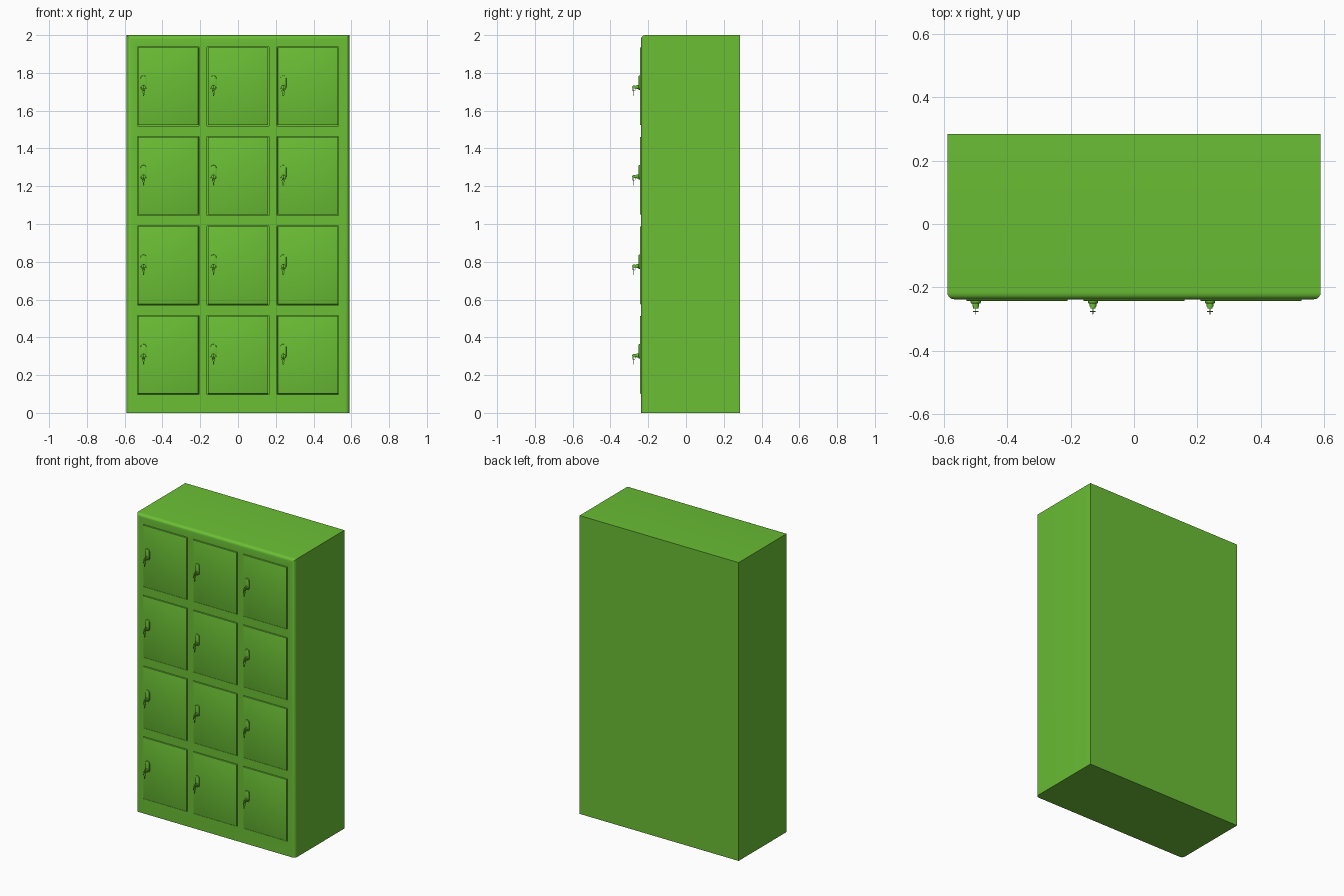
import bpy, bmesh, math
from mathutils import Matrix, Vector

if "Cube" in bpy.data.objects:
    bpy.data.objects.remove(bpy.data.objects["Cube"])

FRONT = -0.238                      # face of the carcass
DOOR_FRONT = -0.243                 # doors stand slightly proud
DOOR_W, DOOR_H = 0.32, 0.412
COLUMNS = [-0.37, 0.0, 0.37]
ROWS = [0.307 + 0.474 * i for i in range(4)]

green = bpy.data.materials.new("green_paint")
green.diffuse_color = (0.145, 0.52, 0.035, 1)
green.use_nodes = True
green.node_tree.nodes["Principled BSDF"].inputs["Base Color"].default_value = green.diffuse_color


def add_box(bm, lo, hi):
    lo, hi = Vector(lo), Vector(hi)
    m = Matrix.Translation((lo + hi) / 2) @ Matrix.Diagonal((*(hi - lo), 1))
    return bmesh.ops.create_cube(bm, size=1, matrix=m)["verts"]


def add_cylinder(bm, center, axis, radius, depth, radius2=None, sides=20):
    rot = Vector((0, 0, 1)).rotation_difference(Vector(axis)).to_matrix().to_4x4()
    bmesh.ops.create_cone(bm, cap_ends=True, segments=sides, radius1=radius,
                          radius2=radius if radius2 is None else radius2,
                          depth=depth, matrix=Matrix.Translation(center) @ rot)


def make_mesh(bm, name):
    bmesh.ops.recalc_face_normals(bm, faces=bm.faces)
    mesh = bpy.data.meshes.new(name)
    bm.to_mesh(mesh)
    bm.free()
    mesh.materials.append(green)
    return mesh


def place(mesh, name, loc=(0, 0, 0)):
    ob = bpy.data.objects.new(name, mesh)
    ob.location = loc
    bpy.context.collection.objects.link(ob)
    return ob


def activate(ob):
    bpy.ops.object.select_all(action='DESELECT')
    ob.select_set(True)
    bpy.context.view_layer.objects.active = ob


# Carcass: rounded along the front's top and side edges only
bm = bmesh.new()
add_box(bm, (-0.59, FRONT, 0), (0.59, 0.285, 2))
edges = [e for e in bm.edges if all(v.co.y < 0 for v in e.verts)
         and any(v.co.z > 1 for v in e.verts)]
bmesh.ops.bevel(bm, geom=edges, offset=0.022, segments=5, profile=0.5, affect='EDGES')
body = place(make_mesh(bm, "cabinet_body"), "cabinet_body")

# Shallow pockets that leave a thin gap round each door
bm = bmesh.new()
for x in COLUMNS:
    for z in ROWS:
        w, h = DOOR_W / 2 + 0.003, DOOR_H / 2 + 0.003
        add_box(bm, (x - w, FRONT - 0.05, z - h), (x + w, FRONT + 0.012, z + h))
cutter = place(make_mesh(bm, "door_pocket_cutter"), "door_pocket_cutter")
cutter.hide_render = True
mod = body.modifiers.new("door_pockets", 'BOOLEAN')
mod.operation, mod.solver, mod.object = 'DIFFERENCE', 'EXACT', cutter
activate(body)
bpy.ops.object.modifier_apply(modifier=mod.name)
bpy.data.objects.remove(cutter)

# Door panel with softened front edges
bm = bmesh.new()
add_box(bm, (-DOOR_W / 2, DOOR_FRONT, -DOOR_H / 2), (DOOR_W / 2, FRONT + 0.012, DOOR_H / 2))
edges = [e for e in bm.edges if all(v.co.y < FRONT for v in e.verts)]
bmesh.ops.bevel(bm, geom=edges, offset=0.002, segments=2, profile=0.5, affect='EDGES')
door_mesh = make_mesh(bm, "door")

# Latch plate: pill outline extruded forward (origin at the lock centre)
bm = bmesh.new()
r, outline = 0.016, []
for i in range(20):
    a = math.pi * (i if i < 10 else i - 1) / 9 
    cz = 0.045 if i < 10 else 0.0
    outline.append(bm.verts.new((r * math.cos(a), 0.002, cz + r * math.sin(a))))
face = bm.faces.new(outline)
ext = bmesh.ops.extrude_face_region(bm, geom=[face])["geom"]
top = [v for v in ext if isinstance(v, bmesh.types.BMVert)]
bmesh.ops.translate(bm, verts=top, vec=(0, -0.010, 0))
edges = [e for e in bm.edges if all(v in top for v in e.verts)]
bmesh.ops.bevel(bm, geom=edges, offset=0.003, segments=2, profile=0.5, affect='EDGES')
latch_mesh = make_mesh(bm, "latch_plate")

# Lock barrel with collar
bm = bmesh.new()
add_cylinder(bm, (0, -0.012, 0), (0, -1, 0), 0.011, 0.012)
add_cylinder(bm, (0, -0.020, 0), (0, -1, 0), 0.008, 0.008)
lock_mesh = make_mesh(bm, "lock_barrel")

# Key in the lock, and a spare key hanging below it
bm = bmesh.new()
add_box(bm, (-0.0015, -0.028, -0.003), (0.0015, -0.020, 0.003))
add_cylinder(bm, (0, -0.033, 0), (1, 0, 0), 0.009, 0.003)
add_cylinder(bm, (0, -0.033, -0.020), (0, 1, 0), 0.009, 0.003)
add_box(bm, (-0.0035, -0.0345, -0.048), (0.0035, -0.0315, -0.026))
for z in (-0.034, -0.042):
    add_box(bm, (0.003, -0.0345, z), (0.0055, -0.0315, z + 0.004))
key_mesh = make_mesh(bm, "keys")

# Ring that joins the two keys
bm = bmesh.new()
N, M, R, t = 20, 6, 0.009, 0.0012
rings = []
for i in range(N):
    a = 2 * math.pi * i / N
    rings.append([bm.verts.new((t * math.sin(b),
                                -0.033 + (R + t * math.cos(b)) * math.cos(a),
                                -0.012 + (R + t * math.cos(b)) * math.sin(a)))
                  for b in (2 * math.pi * j / M for j in range(M))])
for i in range(N):
    p, q = rings[i], rings[(i + 1) % N]
    for j in range(M):
        k = (j + 1) % M
        bm.faces.new((p[j], q[j], q[k], p[k]))
ring_mesh = make_mesh(bm, "key_ring")

# Place a door set in every compartment
for c, x in enumerate(COLUMNS, 1):
    for n, z in enumerate(ROWS, 1):
        place(door_mesh, f"door_{c}_{n}", (x, 0, z))
        lock = (x - 0.13, DOOR_FRONT, z - 0.004)
        for mesh in (latch_mesh, lock_mesh, key_mesh, ring_mesh):
            place(mesh, f"{mesh.name}_{c}_{n}", lock)

for name in ("cabinet_body", "door_1_1", "latch_plate_1_1", "lock_barrel_1_1",
             "keys_1_1", "key_ring_1_1"):
    activate(bpy.data.objects[name])
    bpy.ops.object.shade_smooth_by_angle(angle=math.radians(35))
